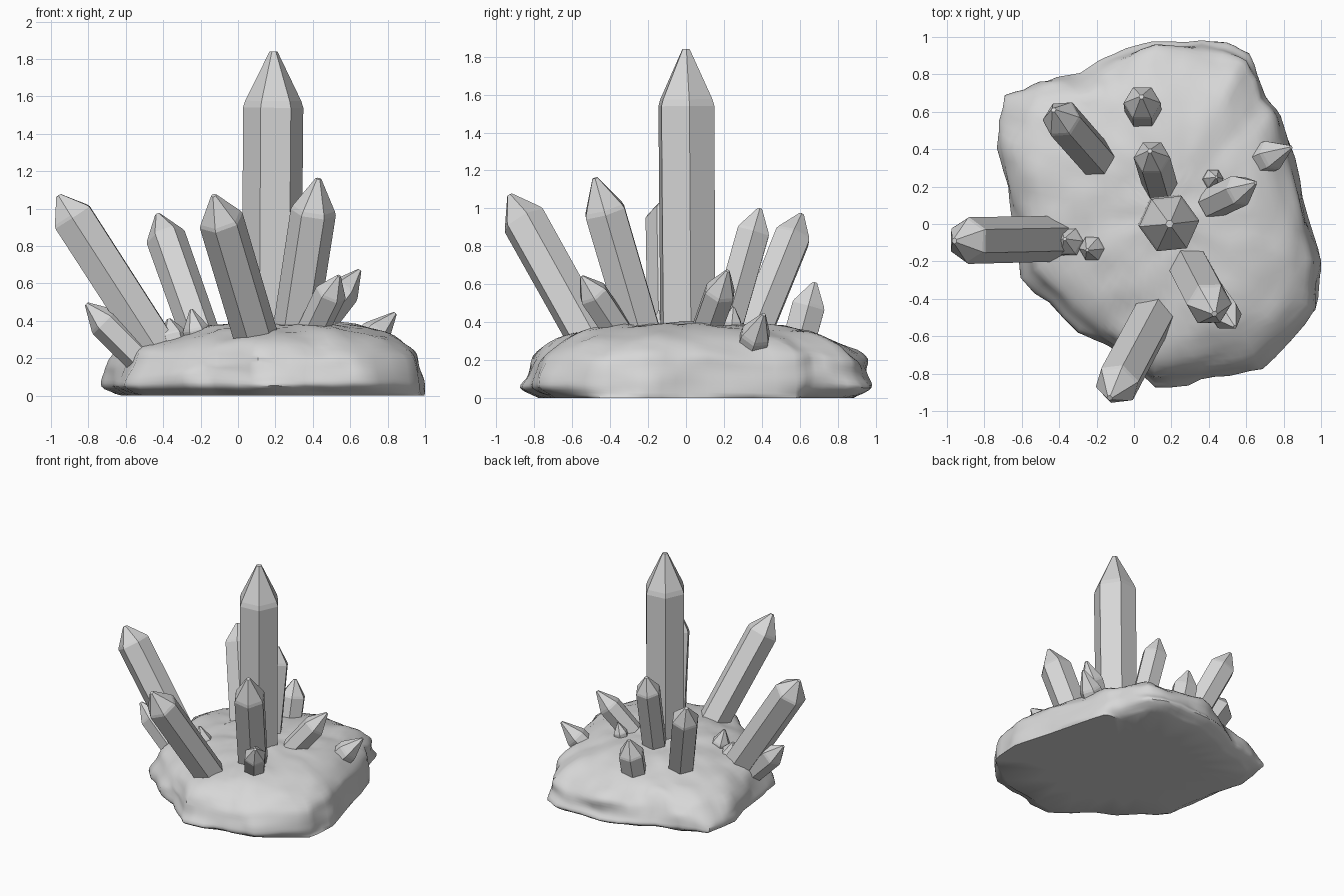
import bpy
import bmesh
import random
from mathutils import Matrix, Vector, noise

if "Cube" in bpy.data.objects:
    bpy.data.objects.remove(bpy.data.objects["Cube"], do_unlink=True)

# One plain mineral grey for everything
grey = bpy.data.materials.new("mineral_grey")
grey.use_nodes = True
color = (0.68, 0.68, 0.68, 1)
grey.diffuse_color = color
grey.node_tree.nodes["Principled BSDF"].inputs["Base Color"].default_value = color


def add_object(name, bm):
    """Turn a bmesh into a linked object with the shared material."""
    bmesh.ops.recalc_face_normals(bm, faces=bm.faces)
    mesh = bpy.data.meshes.new(name)
    bm.to_mesh(mesh)
    bm.free()
    mesh.materials.append(grey)
    obj = bpy.data.objects.new(name, mesh)
    bpy.context.collection.objects.link(obj)
    return obj


def select_only(obj):
    bpy.ops.object.select_all(action="DESELECT")
    obj.select_set(True)
    bpy.context.view_layer.objects.active = obj


def bridge(bm, lower, upper):
    """Join two rings of equal size with quads."""
    n = len(lower)
    for i in range(n):
        j = (i + 1) % n
        bm.faces.new((lower[i], lower[j], upper[j], upper[i]))


# Rock base: outline rings stacked from the flat underside to the crown
outline = [(.1, .98), (.45, .96), (.62, .91), (.69, .67), (.78, .6), (.91, .11),
           (1, -.2), (.98, -.46), (.68, -.78), (.44, -.81), (.11, -.88),
           (-.13, -.65), (-.3, -.58), (-.59, -.27), (-.66, .13), (-.71, .4),
           (-.68, .67), (-.5, .76), (-.29, .8), (-.18, .87)]
profile = [(.9, 0), (1.02, .05), (.985, .12), (.96, .19), (.88, .275),
           (.68, .345), (.35, .385)]
center = Vector((.15, .05))
random.seed(4)

bm = bmesh.new()
crease = bm.edges.layers.float.new("crease_edge")
rings = []
for scale, z in profile:
    ring = []
    for point in outline:
        # The left side is a nearly straight broken face, the rest is uneven
        broken_face = point[0] > .75
        reach = scale
        height = z + z * .12 * point[0] * scale
        if broken_face and z < .15:
            reach = 1 - z * .2
        elif not broken_face and .1 < z < .3:
            reach += random.uniform(-.04, .04)
            height += random.uniform(-.025, .025)
        p = center + (Vector(point) - center) * reach
        ring.append(bm.verts.new((p.x, p.y, height)))
    rings.append(ring)
for lower, upper in zip(rings, rings[1:]):
    bridge(bm, lower, upper)
for edge in bm.edges:
    # Corners running up the rim stay firmer than the layers around it
    a, b = (v.co for v in edge.verts)
    on_rim = min(a.z, b.z) < .25
    upright = abs(a.z - b.z) > .04
    edge[crease] = (.5 if upright else .3) if on_rim else .1
underside = bm.faces.new(rings[0])
for edge in underside.edges:
    edge[crease] = 1
crown = bm.verts.new((center.x, center.y, .4))
for i, v in enumerate(rings[-1]):
    bm.faces.new((v, rings[-1][(i + 1) % len(outline)], crown))
rock = add_object("rock_base", bm)

select_only(rock)
subdivision = rock.modifiers.new("round", "SUBSURF")
subdivision.levels = 2
bpy.ops.object.modifier_apply(modifier="round")

# Weathered lumps: stronger on the rim, absent on the flat underside
for v in rock.data.vertices:
    p = v.co.copy()
    if p.z < .004:
        p.z = 0
    else:
        rim = min(1, (p.xy - center).length)
        lump = noise.noise_vector(p * 4) * .025 + noise.noise_vector(p * 9) * .02
        lump.x *= rim
        lump.y *= rim
        lump.z *= min(1, p.z * 5) * .7
        p += lump
        p.x = min(p.x, 1)
        p.z = max(p.z, 0)
    v.co = p
bpy.ops.object.shade_smooth_by_angle(angle=.8)


def crystal(name, tip, root, radius, point_length, roll=0):
    """Six-sided prism with a tapered, slightly blunt point."""
    tip, root = Vector(tip), Vector(root)
    axis = (tip - root).normalized()
    root -= axis * .08
    length = (tip - root).length
    turn = Vector((0, 0, 1)).rotation_difference(axis).to_matrix()
    turn = turn @ Matrix.Rotation(roll, 3, "Z")
    sections = [(radius * .98, 0), (radius, length - point_length),
                (radius * .93, length - point_length * .88),
                (radius * .13, length)]
    bm = bmesh.new()
    rings = []
    for r, h in sections:
        # Each section is a hexagon carried along the axis
        circle = bmesh.ops.create_circle(bm, segments=6, radius=r)["verts"]
        for v in circle:
            v.co = root + turn @ Vector((v.co.y, v.co.x, h))
        rings.append(circle)
    for lower, upper in zip(rings, rings[1:]):
        bridge(bm, lower, upper)
    bm.faces.new(rings[0])
    bm.faces.new(rings[-1])
    add_object(name, bm)


# Crystals: name, tip, root at the rock, radius, length of the point, roll
crystals = [
    ("main_crystal", (.19, 0, 1.84), (.18, .01, .35), .162, .3, .1),
    ("right_leaning_crystal", (-.96, -.09, 1.07), (-.47, -.08, .31), .125, .14, .5),
    ("front_crystal", (-.13, -.93, 1.07), (.1, -.5, .3), .122, .16, .2),
    ("front_left_crystal", (.43, -.48, 1.16), (.31, -.25, .38), .122, .19),
    ("back_right_crystal", (-.43, .61, .97), (-.21, .36, .35), .107, .14),
    ("inner_back_crystal", (.085, .39, 1), (.135, .22, .4), .098, .13),
    ("back_crystal", (.04, .68, .61), (.05, .59, .28), .1, .13),
    ("left_crystal", (.65, .22, .67), (.46, .13, .42), .088, .15),
    ("front_left_small_crystal", (.54, -.55, .64), (.41, -.37, .37), .085, .12),
    ("left_small_crystal", (.84, .41, .44), (.67, .34, .26), .085, .16),
    ("right_low_crystal", (-.81, -.1, .49), (-.55, -.1, .23), .09, .14),
    ("right_tiny_crystal", (-.37, -.08, .41), (-.34, -.1, .28), .08, .09),
    ("front_tiny_crystal", (-.25, -.14, .46), (-.22, -.13, .33), .07, .11),
    ("inner_tiny_crystal", (.44, .25, .48), (.42, .24, .38), .055, .08),
]
for spec in crystals:
    crystal(*spec)
